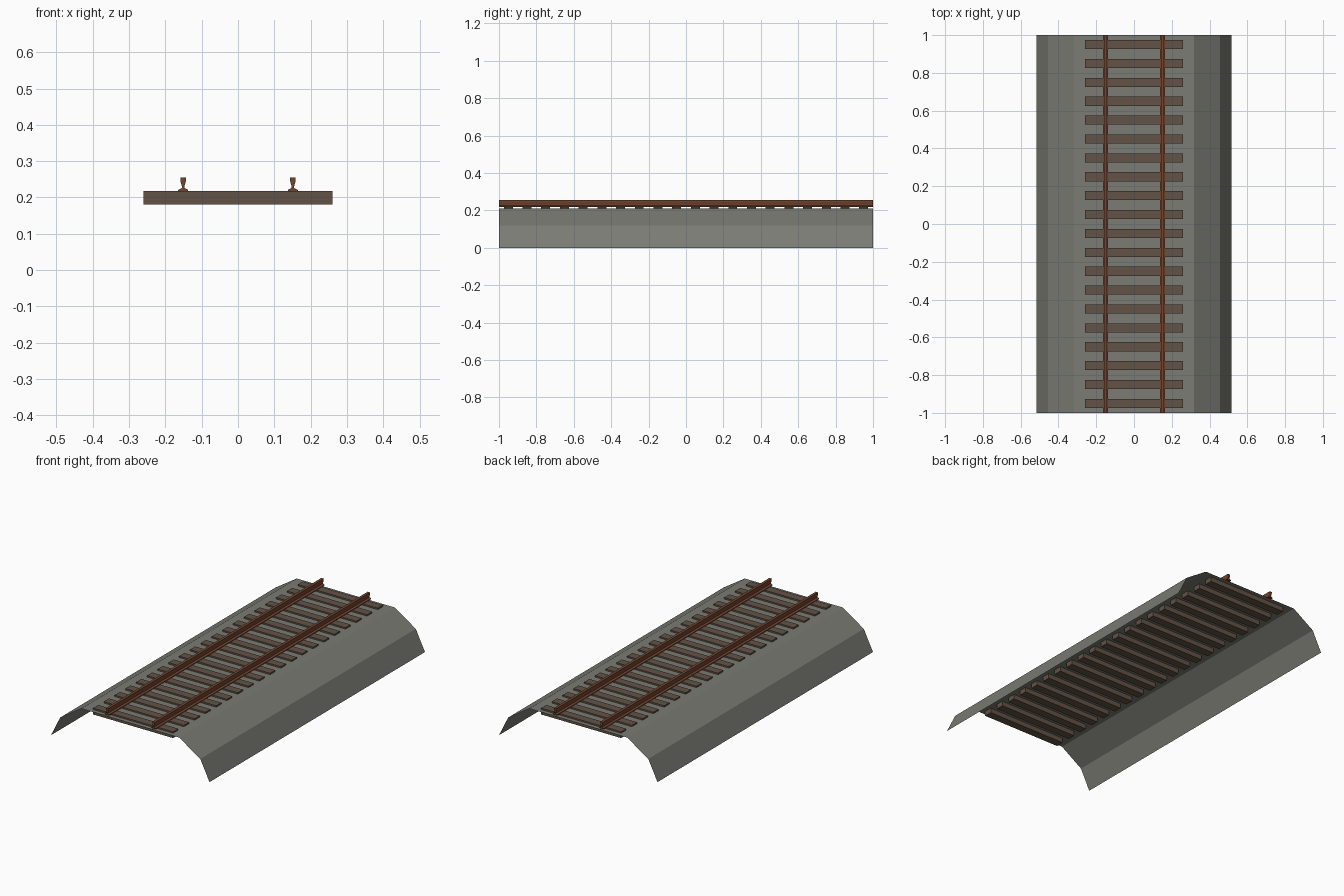
import bpy

if "Cube" in bpy.data.objects:
    bpy.data.objects.remove(bpy.data.objects["Cube"])

LENGTH = 2.0
HALF = LENGTH / 2


def material(name, color):
    mat = bpy.data.materials.new(name)
    mat.diffuse_color = (*color, 1.0)
    mat.use_nodes = True
    mat.node_tree.nodes["Principled BSDF"].inputs["Base Color"].default_value = mat.diffuse_color
    return mat


gravel = material("gravel_grey", (0.195, 0.2, 0.172))
wood = material("dark_wood", (0.122, 0.084, 0.061))
rust = material("rusty_steel", (0.175, 0.06, 0.03))


def extrude_profile(name, points, mat, closed, x=0.0):
    """Sweep an x-z profile along the whole track; cap it when closed."""
    n = len(points)
    verts = [(px + x, y, pz) for y in (-HALF, HALF) for px, pz in points]
    faces = []
    for i in range(n if closed else n - 1):
        j = (i + 1) % n
        faces.append((i, j, n + j, n + i))
    if closed:
        faces += [tuple(reversed(range(n))), tuple(range(n, 2 * n))]
    mesh = bpy.data.meshes.new(name)
    mesh.from_pydata(verts, [], faces)
    mesh.materials.append(mat)
    obj = bpy.data.objects.new(name, mesh)
    bpy.context.collection.objects.link(obj)
    return obj


def mirrored(half):
    """Complete a right-hand profile, listed bottom to top, with its mirror."""
    return half + [(-px, pz) for px, pz in reversed(half)]


# Ballast bed: an open shell with two-step slopes, listed left to right
bed = mirrored([(0.515, 0.0), (0.455, 0.12), (0.318, 0.209)])
extrude_profile("ballast_bed", bed[::-1], gravel, closed=False)
for poly in bpy.data.objects["ballast_bed"].data.polygons:
    if poly.normal.z < 0:
        poly.flip()

# Rails: foot, narrow web and flared head
rail = mirrored([(0.014, 0.217), (0.014, 0.221), (0.0035, 0.226),
                 (0.0035, 0.231), (0.007, 0.243), (0.008, 0.255)])
for side, x in (("left", -0.151), ("right", 0.151)):
    extrude_profile(side + "_rail", rail, rust, closed=True, x=x)

# Sleepers: evenly spaced wooden beams, half sunk in the ballast
for i in range(20):
    bpy.ops.mesh.primitive_cube_add(size=1, location=(0, -0.95 + 0.1 * i, 0.199))
    sleeper = bpy.context.object
    sleeper.name = f"sleeper_{i + 1:02d}"
    sleeper.scale = (0.52, 0.048, 0.037)
    bpy.ops.object.transform_apply(location=False, rotation=False, scale=True)
    sleeper.data.materials.append(wood)
